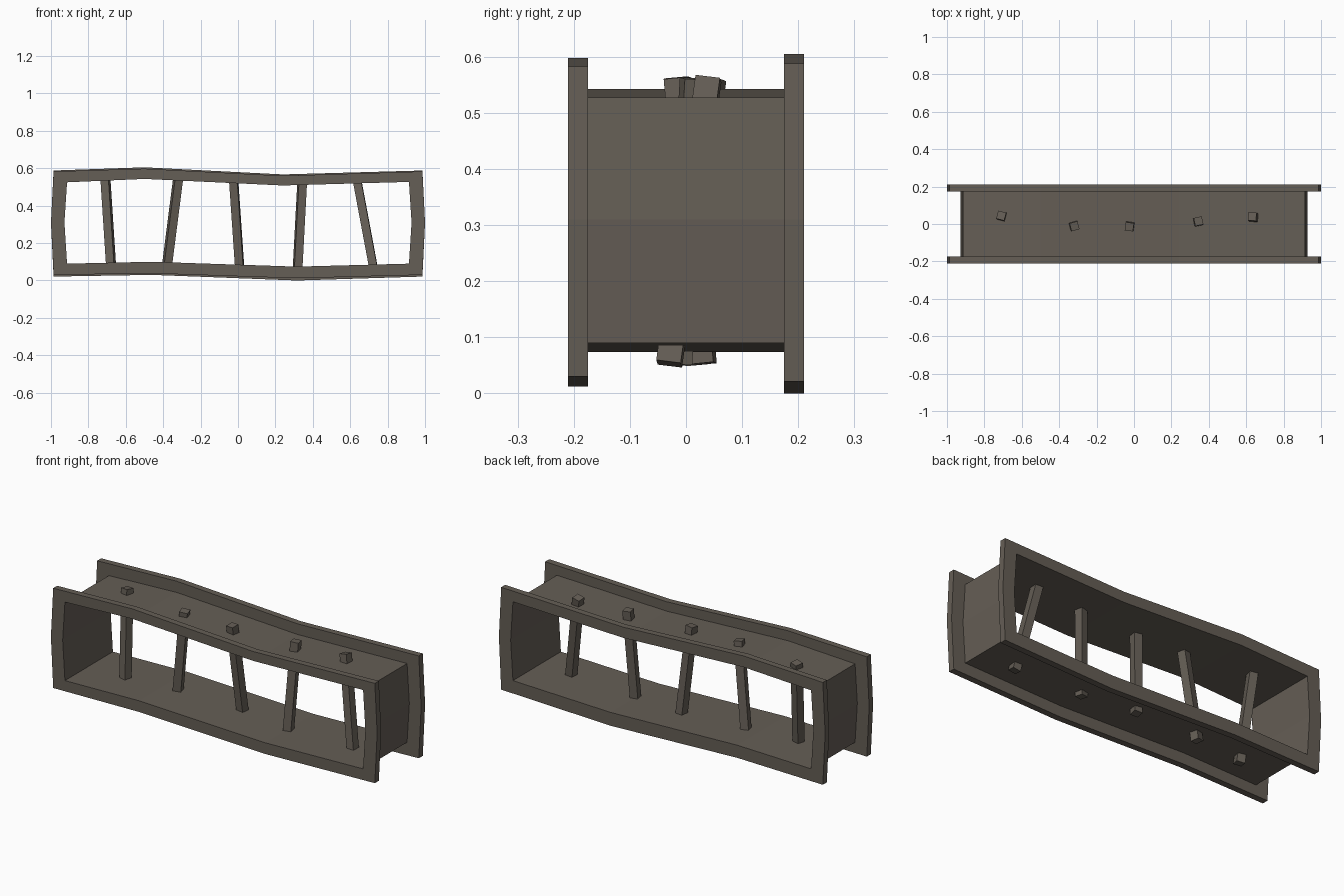
import bpy, bmesh, math
from mathutils import Vector, Matrix

if "Cube" in bpy.data.objects:
    bpy.data.objects.remove(bpy.data.objects["Cube"])

mat = bpy.data.materials.new("weathered grey brown")
mat.diffuse_color = (0.13, 0.112, 0.092, 1)
mat.use_nodes = True
mat.node_tree.nodes["Principled BSDF"].inputs["Base Color"].default_value = mat.diffuse_color

# wavy outlines in x, z (same point count, clockwise from top left)
INNER = [(-.914, .525), (-.5, .543), (.24, .508), (.914, .527),
         (.928, .31), (.914, .09), (.315, .074), (-.46, .1), (-.914, .09), (-.928, .31)]
OUTER_FRONT = [(-.986, .583), (-.5, .598), (.24, .56), (.986, .583),
               (1, .31), (.986, .03), (.315, .012), (-.46, .038), (-.986, .03), (-1, .31)]
OUTER_BACK = [(-.986, .588), (-.5, .605), (.24, .567), (.986, .588),
              (1, .31), (.986, .021), (.315, 0), (-.46, .03), (-.986, .021), (-1, .31)]


def finish(name, bm):
    bmesh.ops.recalc_face_normals(bm, faces=bm.faces)
    me = bpy.data.meshes.new(name)
    bm.to_mesh(me)
    bm.free()
    me.materials.append(mat)
    ob = bpy.data.objects.new(name, me)
    bpy.context.collection.objects.link(ob)


def loft(name, loops, closed):
    """Bridge successive (outline, y) loops with quads."""
    bm = bmesh.new()
    rows = [[bm.verts.new((x, y, z)) for x, z in pts] for pts, y in loops]
    pairs = list(zip(rows, rows[1:]))
    if closed:
        pairs.append((rows[-1], rows[0]))
    for a, b in pairs:
        n = len(a)
        for i in range(n):
            j = (i + 1) % n
            bm.faces.new((a[i], a[j], b[j], b[i]))
    finish(name, bm)


# front and back rims
for name, outer, y0, y1 in (("front_rim", OUTER_FRONT, -.21, -.175),
                            ("back_rim", OUTER_BACK, .175, .21)):
    loft(name, [(outer, y0), (outer, y1), (INNER, y1), (INNER, y0)], True)

# thin sheet box between the rims
loft("box_shell", [(INNER, -.175), (INNER, .175)], False)

# leaning bars: top (x, y), bottom (x, y), twist in degrees
BARS = [((-.71, .045), (-.677, -.02), -15), ((-.318, -.012), (-.383, .017), 15),
        ((-.025, -.015), (.01, .03), -8), ((.345, .015), (.318, -.015), 12),
        ((.632, .04), (.727, -.03), -4)]
for i, (top, bot, twist) in enumerate(BARS):
    a, b = Vector((*bot, .053)), Vector((*top, .561))
    axis = b - a
    bm = bmesh.new()
    rot = Vector((0, 0, 1)).rotation_difference(axis).to_matrix().to_4x4()
    bmesh.ops.create_cube(bm, size=1, matrix=Matrix.Translation((a + b) / 2) @ rot
                          @ Matrix.Rotation(math.radians(twist), 4, 'Z')
                          @ Matrix.Diagonal((.044, .044, axis.length, 1)))
    finish(f"bar_{i + 1}", bm)
